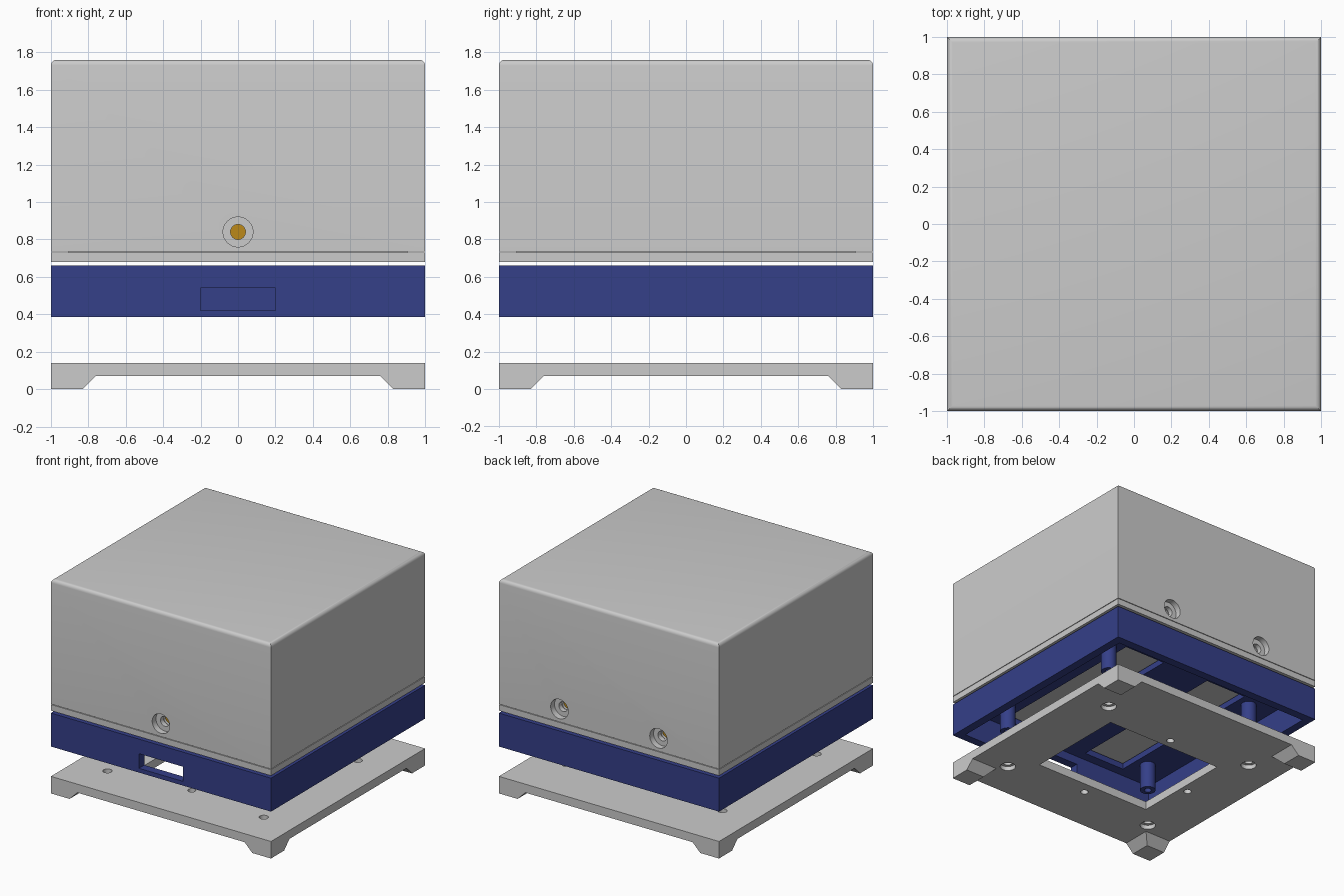
import bpy, bmesh, math

if "Cube" in bpy.data.objects:
    bpy.data.objects.remove(bpy.data.objects["Cube"])


def mesh_obj(name, bm):
    me = bpy.data.meshes.new(name)
    bmesh.ops.recalc_face_normals(bm, faces=bm.faces)
    bm.to_mesh(me)
    bm.free()
    ob = bpy.data.objects.new(name, me)
    bpy.context.collection.objects.link(ob)
    return ob


def box(name, x, y, z, top_fillet=0):
    bm = bmesh.new()
    bmesh.ops.create_cube(bm, size=1)
    for v in bm.verts:
        v.co = [lo + (c + 0.5) * (hi - lo) for c, (lo, hi) in zip(v.co, (x, y, z))]
    if top_fillet:
        edges = [e for e in bm.edges if all(v.co.z > z[1] - 1e-5 for v in e.verts)]
        bmesh.ops.bevel(bm, geom=edges, offset=top_fillet, segments=5, profile=0.5, affect='EDGES')
    return mesh_obj(name, bm)


def cyl(name, r, a, b, n=32):
    # cylinder from point a to point b along z or y
    bm = bmesh.new()
    depth = max(abs(p - q) for p, q in zip(a, b))
    bmesh.ops.create_cone(bm, cap_ends=True, segments=n, radius1=r, radius2=r, depth=depth)
    ob = mesh_obj(name, bm)
    if abs(a[1] - b[1]) > 1e-6:
        ob.rotation_euler.x = math.pi / 2
    ob.location = [(p + q) / 2 for p, q in zip(a, b)]
    return ob


def boolean(ob, others, op='DIFFERENCE'):
    bpy.context.view_layer.objects.active = ob
    for c in others:
        m = ob.modifiers.new("bool", 'BOOLEAN')
        m.operation, m.object, m.solver = op, c, 'EXACT'
        bpy.ops.object.modifier_apply(modifier=m.name)
        bpy.data.objects.remove(c)


def finish(ob, mat=None):
    bpy.ops.object.select_all(action='DESELECT')
    ob.select_set(True)
    bpy.context.view_layer.objects.active = ob
    bpy.ops.object.shade_smooth_by_angle(angle=math.radians(30))
    if mat:
        ob.data.materials.clear()
        ob.data.materials.append(mat)


def material(name, col):
    m = bpy.data.materials.new(name)
    m.diffuse_color = (*col, 1)
    m.use_nodes = True
    m.node_tree.nodes["Principled BSDF"].inputs["Base Color"].default_value = m.diffuse_color
    return m


blue = material("blue", (0.035, 0.05, 0.25))
brass = material("brass", (0.5, 0.25, 0.01))
FULL = (-1, 1)
POSTS = [(sx * 0.71, y) for sx in (-1, 1) for y in (0.54, -0.68)]
SCREWS = [(0, -1), (-0.45, 1), (0.45, 1)]   # x position, side in y

# base plate with window, counterbored post holes and small holes
base = box("base_plate", FULL, FULL, (0.07, 0.14))
cuts = [box("c", (-0.54, 0.54), (-0.5, 0.36), (0, 0.3))]
for x, y in POSTS:
    cuts.append(cyl("c", 0.035, (x, y, 0), (x, y, 0.3)))
    cuts.append(cyl("c", 0.06, (x, y, 0), (x, y, 0.105)))
for x, y in [(0, 0.44), (0, -0.6), (-0.61, -0.08)]:
    cuts.append(cyl("c", 0.03, (x, y, 0), (x, y, 0.3)))
boolean(base, cuts)
finish(base)

# tapered corner feet
for sx in (-1, 1):
    for sy in (-1, 1):
        foot = box("foot", sorted((sx, sx * 0.76)), sorted((sy, sy * 0.76)), (0, 0.07))
        for v in foot.data.vertices:
            if v.co.z < 0.01:
                if abs(v.co.x) < 0.9:
                    v.co.x = sx * 0.83
                if abs(v.co.y) < 0.9:
                    v.co.y = sy * 0.83

# middle frame: walls, thin deck with two openings, front port
frame = box("middle_frame", FULL, FULL, (0.385, 0.66))
cuts = [box("c", (-0.93, 0.93), (-0.93, 0.93), (0.3, 0.61)),
        box("c", (-0.2, 0.2), (-1.1, -0.8), (0.42, 0.54))]
for s in (-1, 1):
    cuts.append(box("c", sorted((s * 0.22, s * 0.6)), (-0.85, 0.62), (0.55, 0.8)))
boolean(frame, cuts)
finish(frame, blue)

# standoff posts with screw holes
for x, y in POSTS:
    post = cyl("standoff", 0.06, (x, y, 0.385), (x, y, 0.62))
    boolean(post, [cyl("c", 0.028, (x, y, 0.3), (x, y, 0.52))])
    finish(post, blue)

# lid plate with raised inner step and screw tabs
box("lid_plate", FULL, FULL, (0.68, 0.73))
box("lid_step", (-0.905, 0.905), (-0.905, 0.905), (0.73, 0.76))
for x, s in SCREWS:
    tab = box("screw_tab", (x - 0.12, x + 0.12), sorted((s * 0.78, s * 0.9)), (0.76, 0.94))
    boolean(tab, [cyl("c", 0.045, (x, s * 0.7, 0.84), (x, s, 0.84))])
    insert = cyl("threaded_insert", 0.045, (x, s * 0.79, 0.84), (x, s * 0.88, 0.84))
    finish(insert, brass)

# hollow cover with rounded top edges and counterbored screw holes
cover = box("cover", FULL, FULL, (0.735, 1.76), top_fillet=0.03)
cuts = [box("c", (-0.91, 0.91), (-0.91, 0.91), (0.6, 1.67))]
for x, s in SCREWS:
    cuts.append(cyl("c", 0.04, (x, s * 0.85, 0.84), (x, s * 1.1, 0.84)))
    cuts.append(cyl("c", 0.08, (x, s * 0.95, 0.84), (x, s * 1.1, 0.84)))
boolean(cover, cuts)
finish(cover)
